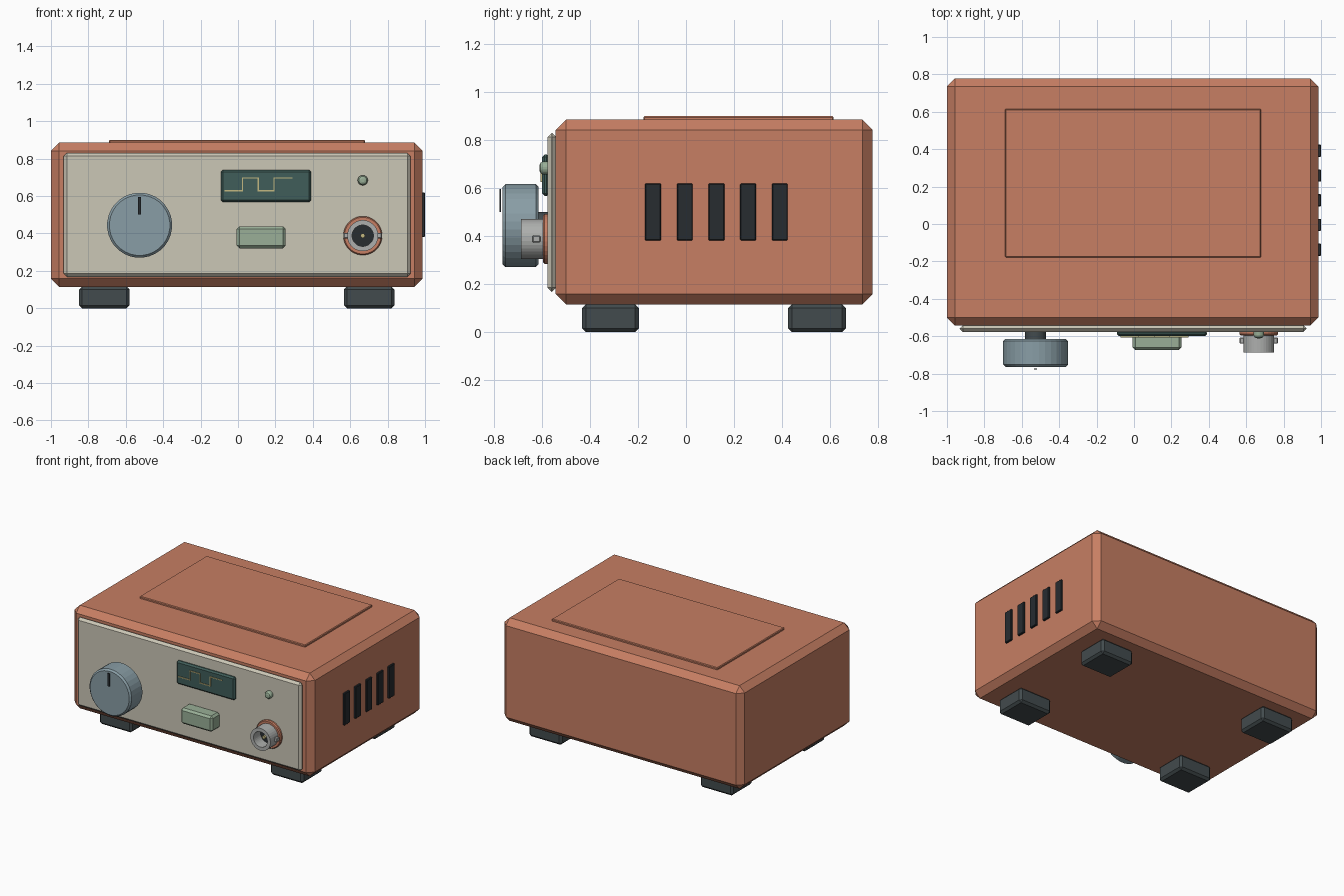
import bpy, bmesh, math
from mathutils import Matrix, Vector

if "Cube" in bpy.data.objects:
    bpy.data.objects.remove(bpy.data.objects["Cube"])


def mat(name, r, g, b):
    m = bpy.data.materials.new(name)
    m.diffuse_color = (r, g, b, 1)
    m.use_nodes = True
    m.node_tree.nodes["Principled BSDF"].inputs["Base Color"].default_value = m.diffuse_color
    return m


ORANGE = mat("orange_case", 0.57, 0.21, 0.125)
CREAM = mat("cream_panel", 0.60, 0.57, 0.47)
RUBBER = mat("dark_rubber", 0.055, 0.07, 0.075)
BLUE = mat("blue_knob", 0.25, 0.34, 0.38)
SCREEN = mat("screen_green", 0.05, 0.11, 0.10)
GREEN = mat("pale_green", 0.32, 0.43, 0.31)
STEEL = mat("steel", 0.42, 0.43, 0.42)
BLACK = mat("black", 0.02, 0.025, 0.03)
BRASS = mat("brass", 0.55, 0.48, 0.22)


def finish(bm, name, material, bevel=0.0):
    bmesh.ops.recalc_face_normals(bm, faces=bm.faces)
    me = bpy.data.meshes.new(name)
    bm.to_mesh(me)
    bm.free()
    ob = bpy.data.objects.new(name, me)
    bpy.context.collection.objects.link(ob)
    me.materials.append(material)
    if bevel:
        mod = ob.modifiers.new("bevel", 'BEVEL')
        mod.width, mod.segments = bevel, 1
        mod.limit_method = 'ANGLE'
        mod.angle_limit = math.radians(40)
    return ob


def box(name, xs, ys, zs, material, bevel=0.0):
    """Box given by its extents on each axis."""
    bm = bmesh.new()
    bmesh.ops.create_cube(bm, size=1)
    ext = (xs, ys, zs)
    for v in bm.verts:
        v.co = Vector([lo + (c + 0.5) * (hi - lo) for c, (lo, hi) in zip(v.co, ext)])
    return finish(bm, name, material, bevel)


def lathe(name, x, z, profile, material, sides=32, closed=False):
    """Turned part on a front-to-back axis; profile is (radius, y)."""
    bm = bmesh.new()
    rings = []
    for r, y in profile:
        ring = []
        for i in range(sides):
            a = math.tau * (i + 0.5) / sides
            ring.append(bm.verts.new((x + r * math.cos(a), y, z + r * math.sin(a))))
        rings.append(ring)
    pairs = list(zip(rings, rings[1:]))
    if closed:
        pairs.append((rings[-1], rings[0]))
    else:
        bm.faces.new(rings[0])
        bm.faces.new(rings[-1])
    for a, b in pairs:
        for i in range(sides):
            j = (i + 1) % sides
            bm.faces.new((a[i], a[j], b[j], b[i]))
    return finish(bm, name, material)


# Case, raised lid panel and front plate
box("case", (-1.0, 0.986), (-0.543, 0.778), (0.115, 0.885), ORANGE, 0.043)
box("lid_panel", (-0.69, 0.68), (-0.178, 0.615), (0.88, 0.90), ORANGE, 0.005)
box("front_plate", (-0.932, 0.922), (-0.577, -0.541), (0.168, 0.83), CREAM, 0.017)

# Four feet
for side, xs in (("left", (-0.849, -0.579)), ("right", (0.566, 0.837))):
    for end, ys in (("front", (-0.433, -0.196)), ("back", (0.426, 0.667))):
        box(f"foot_{end}_{side}", xs, ys, (0.0, 0.116), RUBBER, 0.016)

# Vent bars on the right side
for i in range(5):
    y = -0.137 + i * 0.132
    box(f"vent_{i + 1}", (0.976, 1.0), (y - 0.033, y + 0.033), (0.381, 0.62), BLACK, 0.004)

# Level knob with shaft and pointer
KX, KZ = -0.526, 0.444
lathe("knob_shaft", KX, KZ, [(0.056, -0.57), (0.056, -0.62)], RUBBER)
lathe("knob", KX, KZ, [(0.162, -0.614), (0.174, -0.626), (0.174, -0.752), (0.162, -0.764)], BLUE)
box("knob_pointer", (KX - 0.008, KX + 0.008), (-0.778, -0.772), (0.50, 0.596), BLACK)

# Display with square-wave trace
box("display", (-0.092, 0.39), (-0.600, -0.57), (0.567, 0.74), SCREEN, 0.011)
LOW, HIGH, T = 0.628, 0.696, 0.003
steps = [(-0.068, LOW), (0.025, LOW), (0.025, HIGH), (0.108, HIGH),
         (0.108, LOW), (0.192, LOW), (0.192, HIGH), (0.288, HIGH)]
for i, (a, b) in enumerate(zip(steps, steps[1:])):
    xs = (min(a[0], b[0]) - T, max(a[0], b[0]) + T)
    zs = (min(a[1], b[1]) - T, max(a[1], b[1]) + T)
    box(f"display_trace_{i + 1}", xs, (-0.606, -0.598), zs, BRASS)

# Push button and status lamp
box("push_button", (-0.007, 0.255), (-0.674, -0.57), (0.32, 0.438), GREEN, 0.015)
lathe("status_lamp", 0.667, 0.684,
      [(0.027, -0.57), (0.027, -0.597), (0.021, -0.607), (0.010, -0.611)], GREEN, 24)

# Output socket: washer, hollow barrel, insulator, centre pin, side lugs
JX, JZ = 0.667, 0.388
lathe("socket_washer", JX, JZ, [(0.104, -0.57), (0.104, -0.589), (0.098, -0.596),
                                (0.07, -0.596), (0.07, -0.57)], ORANGE, closed=True)
lathe("socket_barrel", JX, JZ, [(0.083, -0.57), (0.083, -0.688),
                                (0.057, -0.688), (0.057, -0.57)], STEEL, closed=True)
lathe("socket_insulator", JX, JZ, [(0.058, -0.57), (0.058, -0.605)], BLACK)
lathe("socket_pin", JX, JZ, [(0.012, -0.60), (0.012, -0.65)], BRASS, 16)
for side, s in (("left", -1), ("right", 1)):
    xs = sorted((JX + s * 0.07, JX + s * 0.102))
    box(f"socket_lug_{side}", xs, (-0.640, -0.607), (JZ - 0.015, JZ + 0.015), STEEL, 0.004)
